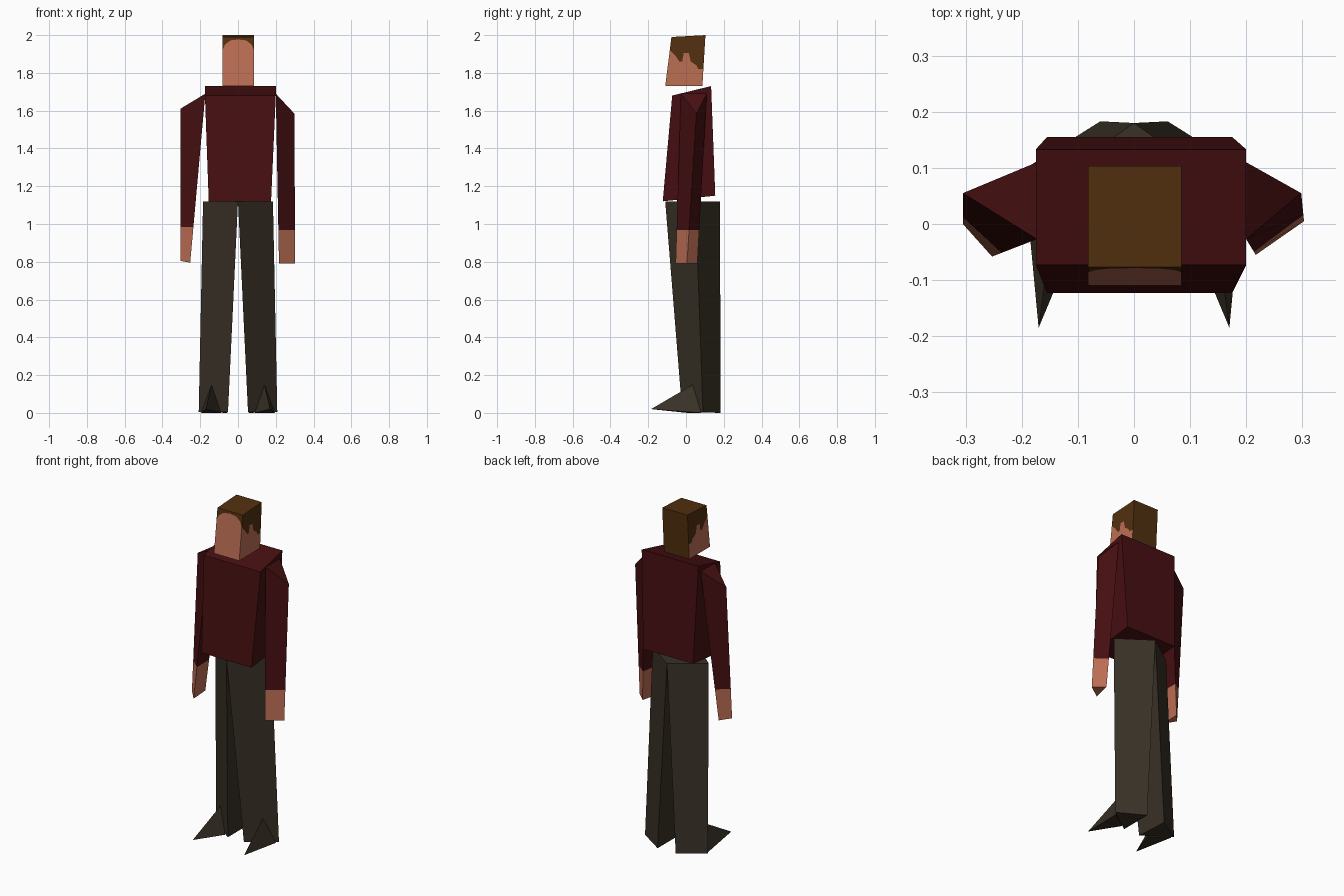
import bpy, bmesh

if "Cube" in bpy.data.objects:
    bpy.data.objects.remove(bpy.data.objects["Cube"])


def material(name, rgb):
    lin = [((c / 255 + 0.055) / 1.055) ** 2.4 if c > 10 else c / 255 / 12.92 for c in rgb]
    m = bpy.data.materials.new(name)
    m.diffuse_color = (*lin, 1)
    m.use_nodes = True
    m.node_tree.nodes["Principled BSDF"].inputs["Base Color"].default_value = m.diffuse_color
    return m


SKIN = material("skin", (188, 110, 84))
HAIR = material("brown hair", (83, 48, 15))
RED = material("dark red jumper", (70, 15, 17))
CLOTH = material("dark trousers", (56, 49, 38))


def build(name, groups):
    """groups: list of (material, list of polygons given as points)"""
    bm = bmesh.new()
    me = bpy.data.meshes.new(name)
    for i, (mat, polys) in enumerate(groups):
        me.materials.append(mat)
        for p in polys:
            bm.faces.new([bm.verts.new(v) for v in p]).material_index = i
    bmesh.ops.remove_doubles(bm, verts=bm.verts, dist=1e-4)
    bmesh.ops.recalc_face_normals(bm, faces=bm.faces)
    bm.to_mesh(me)
    bm.free()
    ob = bpy.data.objects.new(name, me)
    bpy.context.collection.objects.link(ob)
    return ob


def sides(a, b):
    n = len(a)
    return [[a[i], a[(i + 1) % n], b[(i + 1) % n], b[i]] for i in range(n)]


def solid(a, b):
    return sides(a, b) + [a, b]


def mirror(ring, s):
    return [(s * x, y, z) for x, y, z in ring]


# Torso: tapered box with sloping shoulders
top = [(-.175, -.073, 1.68), (.2, -.073, 1.68), (.2, .133, 1.73), (-.175, .133, 1.73)]
bottom = [(-.155, -.123, 1.12), (.175, -.123, 1.12), (.175, .155, 1.15), (-.155, .155, 1.15)]
build("torso", [(RED, solid(top, bottom))])

# Head: hairline cut into the front and both sides
L, R = -.082, .085


def front_y(z):
    return -.11 + .033 * (z - 1.73) / .26


arch = [(0, 1.92), (.08, 1.95), (.25, 1.972), (.5, 1.977), (.75, 1.972), (.92, 1.95), (1, 1.92)]
arch = [(L + t * (R - L), front_y(z), z) for t, z in arch]
hairline = [(front_y(1.92), 1.92), (-.055, 1.89), (-.035, 1.86), (-.02, 1.86), (-.012, 1.905),
            (.015, 1.905), (.025, 1.86), (.055, 1.84), (.065, 1.82), (.092, 1.82)]
FT, BT, FB, BB = (-.077, 1.99), (.103, 2.0), (-.11, 1.73), (.087, 1.73)
skin, hair = [], []
for x in (L, R):
    skin.append([(x, *p) for p in hairline + [BB, FB]])
    hair.append([(x, *p) for p in hairline + [BT, FT]])
skin.append(arch + [(R, *FB), (L, *FB)])
skin.append([(L, *FB), (R, *FB), (R, *BB), (L, *BB)])
hair.append(arch + [(R, *FT), (L, *FT)])
hair.append([(L, *FT), (R, *FT), (R, *BT), (L, *BT)])
hair.append([(L, *BT), (R, *BT), (R, .092, 1.82), (R, *BB), (L, *BB), (L, .092, 1.82)])
build("head", [(SKIN, skin), (HAIR, hair)])

# Arms: three-sided, sleeve above the cuff and bare hand below
arms = {
    "left": ([(-.173, .11, 1.69), (-.173, -.027, 1.69), (-.305, .055, 1.61)],
             [(-.255, .055, .80), (-.253, -.058, .795), (-.305, 0, .805)], .985),
    "right": ([(.2, .11, 1.69), (.2, -.027, 1.69), (.298, .055, 1.585)],
              [(.245, .06, .79), (.217, -.055, .79), (.303, .005, .79)], .967),
}
for side, (shoulder, hand, cuff_z) in arms.items():
    cuff = []
    for a, b in zip(shoulder, hand):
        t = (a[2] - cuff_z) / (a[2] - b[2])
        cuff.append(tuple(p + (q - p) * t for p, q in zip(a, b)))
    build(side + "_arm", [(RED, sides(shoulder, cuff) + [shoulder]),
                          (SKIN, sides(cuff, hand) + [hand])])

# Legs: three-sided, with a pointed foot on the front face
hip = [(0, -.11, 1.12), (.185, .05, 1.12), (0, .18, 1.12)]
ankle = [(.053, -.02, .005), (.208, .09, .005), (.06, .183, 0)]
tip, apex = (.17, -.185, .02), (.14, .037, .15)
base_in, base_out = (.09, .006, 0), (.195, .08, 0)
foot = [[tip, apex, base_in], [tip, base_out, apex], [tip, base_in, base_out],
        [apex, base_out, base_in]]
for side, s in (("left", -1), ("right", 1)):
    build(side + "_leg", [(CLOTH, [mirror(p, s) for p in solid(hip, ankle)])])
    build(side + "_foot", [(CLOTH, [mirror(p, s) for p in foot])])
